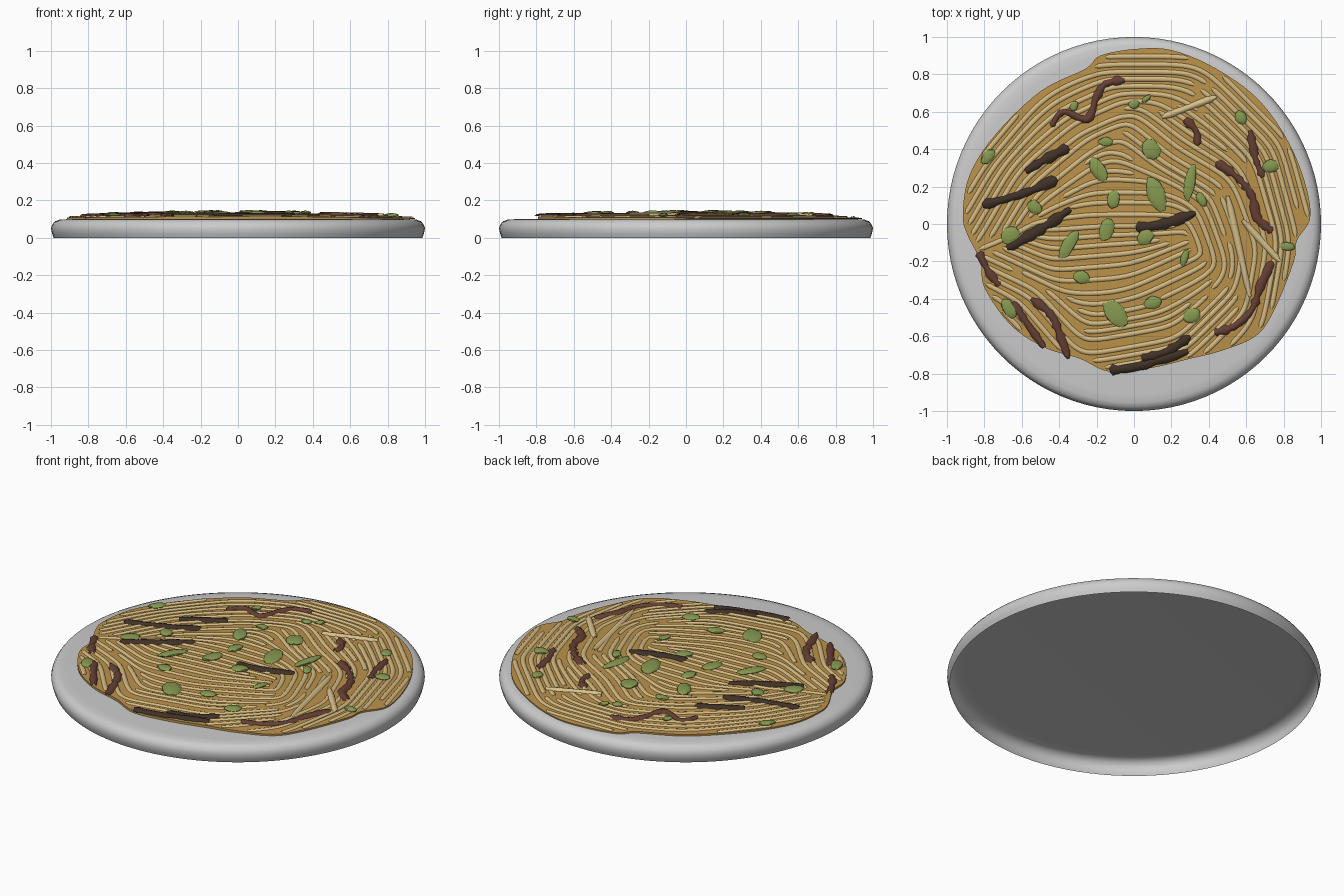
import bpy, bmesh, math, random
from mathutils import Vector

if "Cube" in bpy.data.objects:
    bpy.data.objects.remove(bpy.data.objects["Cube"])

random.seed(4)


def material(name, rgb):
    m = bpy.data.materials.new(name)
    m.diffuse_color = (*rgb, 1)
    m.use_nodes = True
    m.node_tree.nodes["Principled BSDF"].inputs["Base Color"].default_value = m.diffuse_color
    return m


def finish(name, bm, mat=None, angle=40):
    bmesh.ops.recalc_face_normals(bm, faces=bm.faces)
    if sum(f.normal.z * f.calc_area() for f in bm.faces) < 0:
        bmesh.ops.reverse_faces(bm, faces=bm.faces)
    me = bpy.data.meshes.new(name)
    bm.to_mesh(me)
    bm.free()
    ob = bpy.data.objects.new(name, me)
    bpy.context.collection.objects.link(ob)
    if mat:
        me.materials.append(mat)
    bpy.ops.object.select_all(action='DESELECT')
    ob.select_set(True)
    bpy.context.view_layer.objects.active = ob
    bpy.ops.object.shade_smooth_by_angle(angle=math.radians(angle))
    return ob


def catmull(pts, n, closed=False):
    p = [Vector(q) for q in pts]
    p = [p[-1]] + p + p[:2] if closed else [p[0]] + p + [p[-1]]
    out = []
    for a, b, c, d in zip(p, p[1:], p[2:], p[3:]):
        for i in range(n):
            t = i / n
            out.append(0.5 * (2 * b + (c - a) * t + (2 * a - 5 * b + 4 * c - d) * t * t
                              + (3 * b - a - 3 * c + d) * t ** 3))
    return out if closed else out + [p[-1]]


def mound(x, y):
    return 0.104 + 0.024 * max(0, 1 - x * x - y * y)


def bridge(bm, rings, closed):
    for a, b in zip(rings, rings[1:]):
        n = len(a)
        for i in range(n if closed else n - 1):
            j = (i + 1) % n
            bm.faces.new((a[i], a[j], b[j], b[i]))


# Plate: a rounded shell, open underneath
bm = bmesh.new()
profile = [(0.985, 0), (0.993, 0.02), (1, 0.05), (0.993, 0.07), (0.98, 0.088), (0.955, 0.097), (0.91, 0.1)]
rings = [[bm.verts.new((r * math.cos(k * math.tau / 96), r * math.sin(k * math.tau / 96), z))
          for k in range(96)] for r, z in profile]
bridge(bm, rings, True)
bm.faces.new(rings[-1])
finish("plate", bm)

# Sauce bed with irregular outline
outline = [(-.18, .90), (0, .935), (.2, .93), (.44, .83), (.68, .65), (.86, .37), (.945, .06), (.87, -.09),
           (.855, -.2), (.75, -.46), (.65, -.6), (.46, -.68), (.3, -.72), (.09, -.77), (-.13, -.79),
           (-.29, -.72), (-.48, -.66), (-.66, -.54), (-.8, -.34), (-.82, -.2), (-.89, -.06), (-.915, .05),
           (-.88, .26), (-.74, .48), (-.5, .71), (-.26, .83)]
edge = catmull(outline, 5, True)
bm = bmesh.new()
rings = [[bm.verts.new((p.x, p.y, 0.1)) for p in edge]]
for s in (1, .92, .8, .65, .5, .35, .2, .07):
    rings.append([bm.verts.new((p.x * s, p.y * s, mound(p.x * s, p.y * s))) for p in edge])
bridge(bm, rings, True)
bm.faces.new(rings[-1])
finish("sauce_bed", bm, material("sauce", (0.50, 0.29, 0.07)))

radius_at = sorted((math.atan2(p.y, p.x), p.length) for p in edge)


def inside(p):
    a = math.atan2(p.y, p.x)
    near = min(radius_at, key=lambda q: abs(q[0] - a))
    return p.length < near[1] - 0.015


# Flow directions (x, y, degrees) steering the noodles
flow = [(-.7, .5, 50), (0, .8, 0), (.6, .6, -45), (.8, .2, -75), (-.75, .1, 60), (-.4, .4, 40), (0, .1, 0),
        (-.3, -.2, 5), (-.6, -.25, -25), (-.5, -.5, -50), (0, -.6, 10), (.4, -.5, 45), (.2, -.3, 25),
        (.5, 0, -70), (.3, .3, -30), (.7, -.3, 80), (.1, .45, -40), (-.2, .6, 25)]


def direction(p):
    c = s = 0
    for x, y, a in flow:
        w = 1 / ((p.x - x) ** 2 + (p.y - y) ** 2 + 0.01) ** 2
        c += w * math.cos(math.radians(2 * a))
        s += w * math.sin(math.radians(2 * a))
    a = math.atan2(s, c) / 2
    return Vector((math.cos(a), math.sin(a)))


SEP, STEP = 0.043, 0.02
cells = {}


def cell(p):
    return int(p.x // SEP), int(p.y // SEP)


def clear(p, dist):
    cx, cy = cell(p)
    return all((q - p).length >= dist for i in (-1, 0, 1) for j in (-1, 0, 1)
               for q in cells.get((cx + i, cy + j), ()))


def trace(seed):
    halves = []
    for sign in (1, -1):
        p, d, pts = seed, direction(seed) * sign, []
        for _ in range(75):
            n = direction(p)
            d = n if n.dot(d) > 0 else -n
            p = p + d * STEP
            if not inside(p) or not clear(p, SEP * 0.72):
                break
            pts.append(p)
        halves.append(pts)
    return halves[1][::-1] + [seed] + halves[0]


def ribbon(bm, pts, width, height, lift=0.0, wobble=0.0):
    """Arched strip draped over the mound, tapered at its ends."""
    rings, n = [], len(pts)
    for i, p in enumerate(pts):
        t = (pts[min(i + 1, n - 1)] - pts[max(i - 1, 0)]).normalized()
        side = Vector((-t.y, t.x))
        w = width / 2 * (0.45 if i in (0, n - 1) else 1) * (1 + random.uniform(-wobble, wobble))
        z = mound(p.x, p.y) + lift
        ring = []
        for u, v in ((-1, 0), (-.6, .75), (0, 1), (.6, .75), (1, 0)):
            q = p + side * w * u
            ring.append(bm.verts.new((q.x, q.y, z + height * v)))
        rings.append(ring)
    bridge(bm, rings, False)


# Noodles: evenly spaced strands following the flow
bm = bmesh.new()
queue = [Vector((0, 0.05))]
queue += [Vector((random.uniform(-.9, .9), random.uniform(-.8, .9))) for _ in range(1500)]
while queue:
    s = queue.pop(0)
    if not inside(s) or not clear(s, SEP * 0.95):
        continue
    line = trace(s)
    if len(line) < 5:
        continue
    for p in line:
        cells.setdefault(cell(p), []).append(p)
    ribbon(bm, line, 0.026, 0.007)
    new = []
    for p in line[::4]:
        d = direction(p)
        new += [p + Vector((-d.y, d.x)) * SEP * k for k in (1, -1)]
    queue = new + queue
finish("noodles", bm, material("noodle", (0.66, 0.49, 0.22)), 80)

# Strips of mushroom, onion and sprout
strips = {
    "mushroom_strips": ((0.05, 0.03, 0.02), 0.05, 0.3, [
        [(-.81, .1), (-.6, .16), (-.41, .24)], [(-.68, -.13), (-.5, -.03), (-.34, .08)],
        [(.01, -.02), (.16, 0), (.33, .06)], [(-.58, .28), (-.48, .34), (-.35, .41)],
        [(.04, -.72), (.18, -.68), (.3, -.6)], [(-.13, -.78), (.02, -.76), (.29, -.68)]]),
    "onion_strips": ((0.13, 0.05, 0.035), 0.04, 0.4, [
        [(-.44, .52), (-.38, .6), (-.25, .56), (-.2, .68), (-.15, .75), (-.05, .77)],
        [(.44, .33), (.55, .25), (.63, .15), (.66, .03), (.74, -.04)], [(.62, .5), (.65, .35), (.69, .25)],
        [(.74, -.2), (.68, -.32), (.63, -.46), (.53, -.55), (.43, -.58)],
        [(-.55, -.4), (-.45, -.48), (-.4, -.58), (-.35, -.72)], [(-.83, -.15), (-.78, -.25), (-.72, -.33)],
        [(.27, .56), (.33, .5), (.34, .42)], [(-.65, -.42), (-.58, -.52), (-.48, -.66)]]),
    "sprout_sticks": ((0.68, 0.52, 0.25), 0.035, 0.1, [
        [(.15, .57), (.44, .68)], [(.5, .15), (.62, -.39)], [(.58, .02), (.78, -.2)]]),
}
for name, (rgb, width, wobble, paths) in strips.items():
    bm = bmesh.new()
    for path in paths:
        ribbon(bm, catmull(path, 6), width, 0.013, 0.004, wobble)
    finish(name, bm, material(name, rgb), 50)

# Green vegetable chunks: x, y, length, width, angle
greens = [(-.78, .36, .1, .06, 50), (-.32, .63, .06, .04, 60), (0, .64, .06, .05, 0), (.065, .67, .06, .03, 40),
          (.57, .57, .08, .06, -60), (.73, .31, .09, .07, 0), (-.15, .44, .08, .05, 0), (.09, .4, .12, .1, -60),
          (-.19, .29, .15, .08, -55), (.12, .16, .2, .1, -70), (.3, .22, .2, .06, 80), (.36, .13, .09, .05, -60),
          (-.11, .13, .1, .07, 80), (-.53, .09, .09, .07, -40), (-.145, -.03, .13, .08, 75),
          (.06, -.07, .1, .08, 30), (-.35, -.11, .18, .07, 60), (-.66, -.06, .11, .09, 40),
          (-.28, -.285, .09, .07, -10), (.27, -.18, .1, .04, 75), (-.67, -.45, .12, .07, -60),
          (-.1, -.48, .17, .11, -50), (.1, -.42, .1, .07, 10), (.31, -.49, .1, .08, 30), (.82, -.12, .08, .05, -10)]
bm = bmesh.new()
for x, y, length, width, ang in greens:
    a = math.radians(ang)
    for v in bmesh.ops.create_icosphere(bm, subdivisions=2, radius=1)["verts"]:
        k = random.uniform(0.9, 1.08)
        u, w = v.co.x * length / 2 * k, v.co.y * width / 2 * k
        v.co = (x + u * math.cos(a) - w * math.sin(a), y + u * math.sin(a) + w * math.cos(a),
                mound(x, y) + 0.01 + 0.011 * v.co.z)
finish("green_chunks", bm, material("green", (0.24, 0.32, 0.08)), 30)
